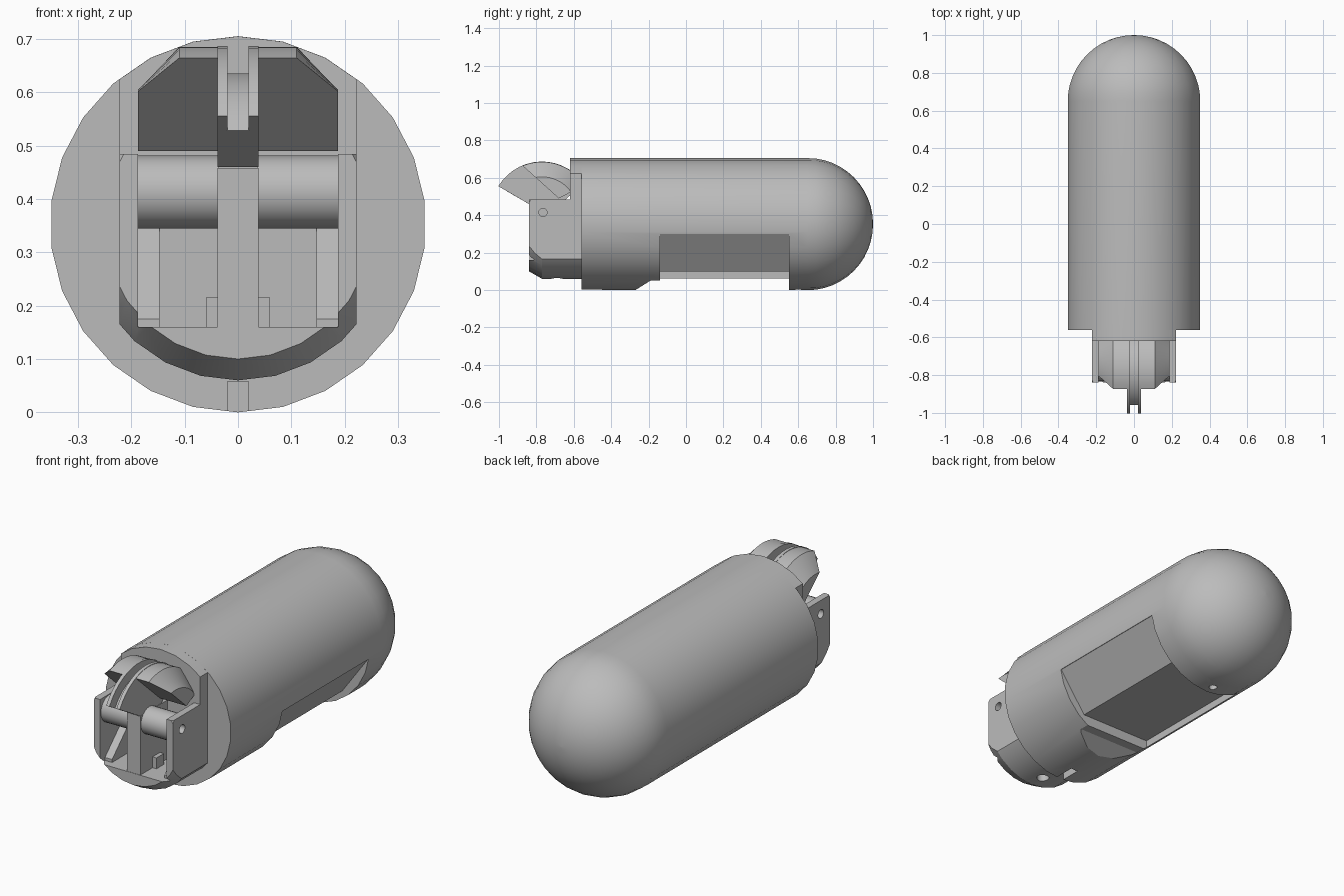
import bpy, bmesh, math

if "Cube" in bpy.data.objects:
    bpy.data.objects.remove(bpy.data.objects["Cube"])

grey = bpy.data.materials.new("plain grey")
grey.diffuse_color = (0.5, 0.5, 0.5, 1)
grey.use_nodes = True
grey.node_tree.nodes["Principled BSDF"].inputs["Base Color"].default_value = grey.diffuse_color

CZ = 0.3525            # height of the body axis
PY, PZ = -0.77, 0.415  # pivot of the rotating head


def loft(name, loops):
    """Skin a list of equal-length 3D loops and cap both ends."""
    bm = bmesh.new()
    rows = [[bm.verts.new(p) for p in lp] for lp in loops]
    n = len(rows[0])
    for a, b in zip(rows, rows[1:]):
        for i in range(n):
            j = (i + 1) % n
            bm.faces.new((a[i], a[j], b[j], b[i]))
    bm.faces.new(rows[0])
    bm.faces.new(rows[-1])
    bmesh.ops.recalc_face_normals(bm, faces=bm.faces)
    me = bpy.data.meshes.new(name)
    bm.to_mesh(me)
    bm.free()
    me.materials.append(grey)
    ob = bpy.data.objects.new(name, me)
    bpy.context.collection.objects.link(ob)
    return ob


def lathe(name, rings, n=26):
    """Revolve (y, radius) pairs around the body axis."""
    ang = [math.pi / 2 + math.tau * i / n for i in range(n)]
    return loft(name, [[(r * math.cos(a), y, CZ + r * math.sin(a)) for a in ang] for y, r in rings])


def side_prism(name, yz, x0, x1):
    return loft(name, [[(x, y, z) for y, z in yz] for x in (x0, x1)])


def box(name, x0, x1, y0, y1, z0, z1):
    return side_prism(name, [(y0, z0), (y1, z0), (y1, z1), (y0, z1)], x0, x1)


def rod(name, x0, x1, y, z, r, n=24):
    return side_prism(name, [(y + r * math.cos(math.tau * i / n), z + r * math.sin(math.tau * i / n))
                             for i in range(n)], x0, x1)


def upright(name, y, z0, z1, r, n=16):
    return loft(name, [[(r * math.cos(math.tau * i / n), y + r * math.sin(math.tau * i / n), z)
                        for i in range(n)] for z in (z0, z1)])


def cut(ob, tool, op='DIFFERENCE'):
    m = ob.modifiers.new("cut", 'BOOLEAN')
    m.operation, m.solver, m.object = op, 'EXACT', tool
    bpy.context.view_layer.objects.active = ob
    bpy.ops.object.modifier_apply(modifier=m.name)
    bpy.data.objects.remove(tool, do_unlink=True)


def smooth(ob):
    bpy.ops.object.select_all(action='DESELECT')
    ob.select_set(True)
    bpy.context.view_layer.objects.active = ob
    bpy.ops.object.shade_smooth_by_angle(angle=math.radians(25))


# capsule body with round rear end
dome = [(0.65 + 0.35 * math.sin(t), 0.3525 * math.cos(t) + 0.001)
        for t in (math.pi / 2 * i / 12 for i in range(1, 13))]
body = lathe("capsule_body", [(-0.56, 0.3525), (0.65, 0.3525)] + dome)

# underside pocket, flattened step, front groove and pin hole
pocket = [(0.5, 0.30), (0.345, 0.30), (0.2, 0.10), (-0.196, 0.10), (-0.196, -0.1), (0.5, -0.1)]
cut(body, loft("pocket_cutter", [[(x, y, z) for x, z in pocket] for y in (-0.14, 0.55)]))
cut(body, side_prism("step_cutter", [(-0.27, -0.1), (-0.27, 0), (-0.19, 0.05), (-0.139, 0.05),
                                     (-0.139, -0.1)], -0.5, 0.5))
cut(body, box("groove_cutter", -0.02, 0.02, -0.6, -0.45, -0.1, 0.058))
cut(body, upright("hole_cutter", 0.6, -0.1, 0.06, 0.02))
smooth(body)

# upper front plate following the body curve
plate = lathe("front_plate", [(-0.62, 0.3523), (-0.55, 0.3523)])
cut(plate, box("plate_cutter", -0.222, 0.222, -0.7, -0.5, 0.3, 0.8), 'INTERSECT')
smooth(plate)

# front housing with chamfered round bottom and open cavity
housing = lathe("front_housing", [(-0.84, 0.2525), (-0.77, 0.2925), (-0.55, 0.2925)])
cut(housing, box("housing_cutter", -0.222, 0.222, -0.9, -0.5, 0, 0.484), 'INTERSECT')
cut(housing, box("cavity_cutter", -0.187, 0.187, -0.9, -0.62, 0.16, 0.7))
cut(housing, rod("axle_hole_cutter", -0.5, 0.5, -0.765, 0.415, 0.022))
cut(housing, upright("bottom_hole_cutter", -0.69, 0, 0.12, 0.03))
smooth(housing)

# central web between the rollers
box("centre_web", -0.038, 0.038, -0.838, -0.6, 0.15, 0.458)


def arc(r, a0, a1, n=14):
    return [(PY + r * math.cos(math.radians(a0 + (a1 - a0) * i / n)),
             PZ + r * math.sin(math.radians(a0 + (a1 - a0) * i / n))) for i in range(n + 1)]


def wheel(r):
    return arc(r, 149, 35) + [(PY + 0.1, PZ + 0.045), (PY - 0.07, PZ + 0.045)]


def fin(r):
    """Section of the dome fin, cut off below by a sloping plane."""
    y = (0.281 - math.sqrt(0.079 - 7.24 * (0.0243 - r * r))) / 3.62
    return arc(r, math.degrees(math.atan2(0.156 - 0.9 * y, y)), 35) + [(PY + 0.09, PZ + 0.075)]


# grooved rotating head
smooth(side_prism("head_core", wheel(0.22), -0.021, 0.021))

for s, side in ((-1, "left"), (1, "right")):
    smooth(side_prism(side + "_head_rim", wheel(0.272), s * 0.02, s * 0.038))
    # curved fin beside the rim
    smooth(loft(side + "_head_fin", [[(s * x, y, z) for y, z in fin(r)]
                                     for x, r in ((0.036, 0.27), (0.11, 0.27), (0.187, 0.19))]))
    # roller, sloping brace and small stop
    smooth(rod(side + "_roller", s * 0.036, s * 0.188, -0.765, 0.413, 0.068))
    side_prism(side + "_brace", [(-0.80, 0.155), (-0.80, 0.175), (-0.61, 0.36), (-0.61, 0.155)],
               s * 0.147, s * 0.19)
    box(side + "_stop", s * 0.036, s * 0.06, -0.74, -0.68, 0.155, 0.215)
